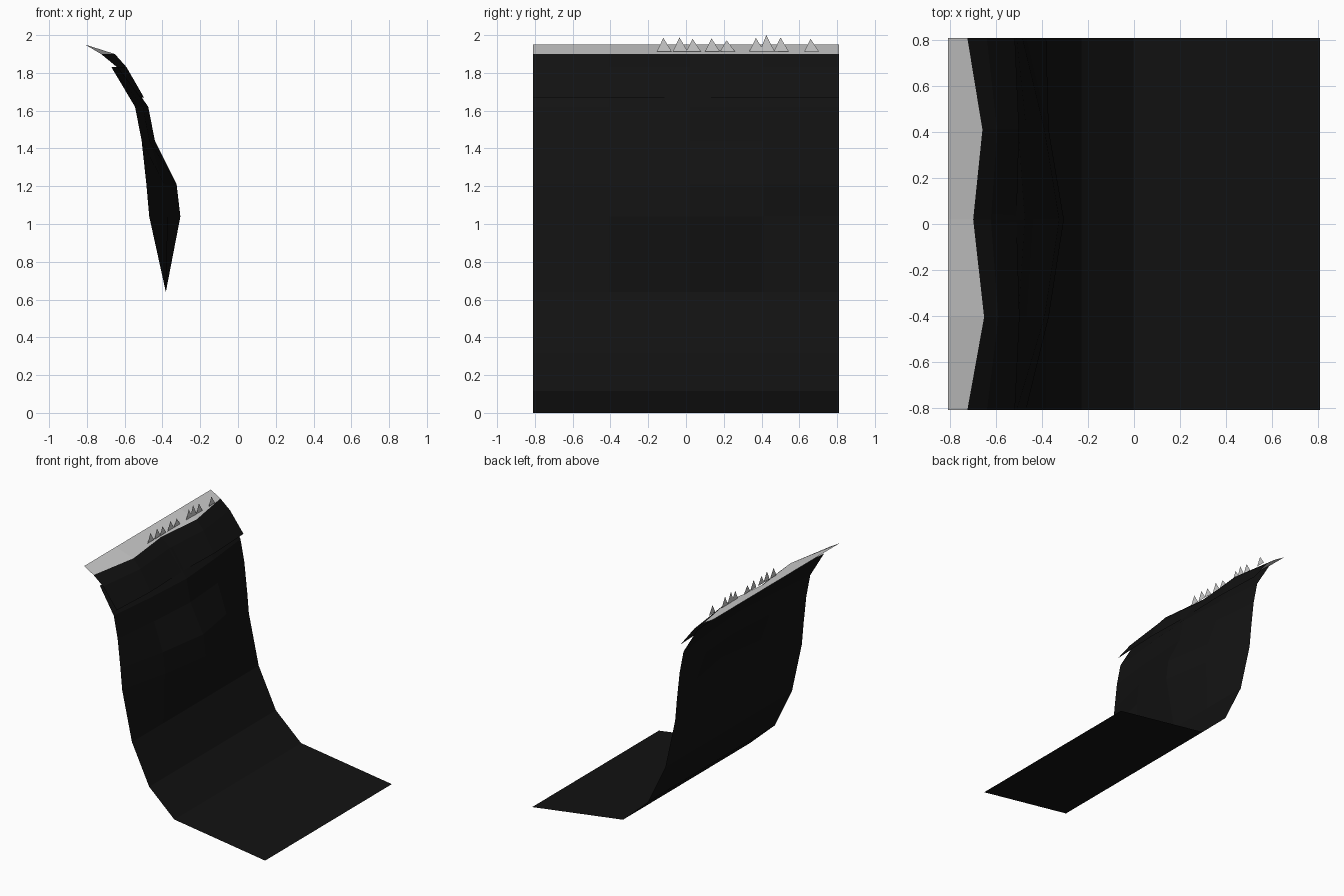
import bpy

if "Cube" in bpy.data.objects:
    bpy.data.objects.remove(bpy.data.objects["Cube"])

HALF = 0.81
COLS = [-HALF, -0.405, 0.02, 0.41, HALF]

dark = bpy.data.materials.new("dark_rock")
dark.diffuse_color = (0.006, 0.006, 0.006, 1)
dark.use_nodes = True
dark.node_tree.nodes["Principled BSDF"].inputs["Base Color"].default_value = dark.diffuse_color


def add_mesh(name, verts, faces, material=None):
    mesh = bpy.data.meshes.new(name)
    mesh.from_pydata(verts, [], faces)
    mesh.update()
    obj = bpy.data.objects.new(name, mesh)
    bpy.context.collection.objects.link(obj)
    if material:
        mesh.materials.append(material)
    return obj


def add_sheet(name, rows, weights, material=None):
    """Sweep a profile along y; each row is (x, z, bulge), scaled per column."""
    n = len(COLS)
    verts = [(x + b * w, y, z) for x, z, b in rows for y, w in zip(COLS, weights)]
    faces = [(r * n + c, (r + 1) * n + c, (r + 1) * n + c + 1, r * n + c + 1)
             for r in range(len(rows) - 1) for c in range(n - 1)]
    return add_mesh(name, verts, faces, material)


# Floor curving up into a bulging wall
wall = [(-0.67, 1.83, 0.05), (-0.545, 1.62, 0.07), (-0.51, 1.44, 0.07),
        (-0.485, 1.21, 0.16), (-0.47, 1.04, 0.165), (-0.382, 0.64, 0),
        (-0.228, 0.32, 0), (-0.003, 0.115, 0), (HALF, 0, 0)]
add_sheet("wall_and_floor", wall, [0, 0.6, 1, 0.6, 0], dark)

# Overhanging lip: pale top strip and dark skirt below it
edge = (-0.725, 1.90, 0.073)
zigzag = [0, 1, 0.35, 0.9, 0]
add_sheet("lip_top", [(-HALF, 1.95, 0), edge], zigzag)
add_sheet("lip_skirt", [edge, (-0.64, 1.83, 0.05), (-0.518, 1.67, 0.02)], zigzag, dark)

# Small upright grass spikes along the lip: (y, tip height)
spikes = [(-0.12, 1.985), (-0.035, 1.988), (0.035, 1.98), (0.135, 1.983), (0.215, 1.973),
          (0.37, 1.985), (0.425, 2.0), (0.50, 1.988), (0.66, 1.98)]
verts, faces = [], []
for i, (y, top) in enumerate(spikes):
    verts += [(-0.70, y - 0.035, 1.912), (-0.70, y + 0.045, 1.912), (-0.70, y, top)]
    faces.append((3 * i, 3 * i + 1, 3 * i + 2))
add_mesh("grass_spikes", verts, faces)
